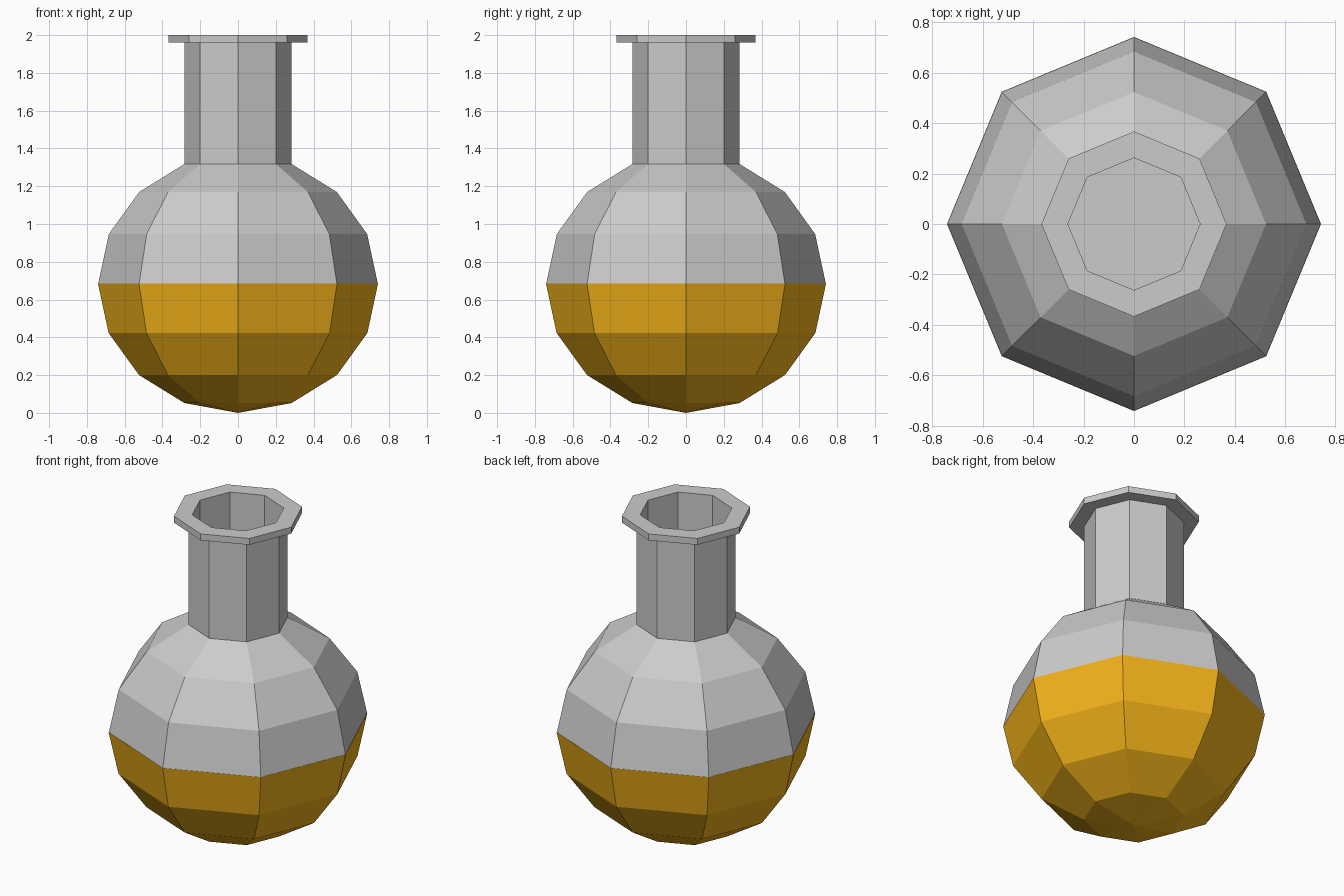
import bpy, bmesh
from math import sin, cos, pi

if "Cube" in bpy.data.objects:
    bpy.data.objects.remove(bpy.data.objects["Cube"])

SIDES = 8
RADIUS, HALF, MID = 0.74, 0.685, 0.685   # bulb radius, half height, centre z


def lathe(name, profile, grow=1.0):
    """Spin (radius, z) points about z; zero radius is a pole, open ends are capped flat."""
    bm = bmesh.new()
    rings = []
    for r, z in profile:
        if r < 1e-5:
            rings.append([bm.verts.new((0, 0, z))] * SIDES)
        else:
            rings.append([bm.verts.new((r * grow * cos(2 * pi * i / SIDES),
                                        r * grow * sin(2 * pi * i / SIDES), z))
                          for i in range(SIDES)])
    for a, b in zip(rings, rings[1:]):
        for i in range(SIDES):
            j = (i + 1) % SIDES
            quad = [a[i], a[j], b[j], b[i]]
            bm.faces.new(list(dict.fromkeys(quad)))
    if profile[-1][0] > 1e-5:
        bm.faces.new(rings[-1])
    bmesh.ops.recalc_face_normals(bm, faces=bm.faces)
    mesh = bpy.data.meshes.new(name)
    bm.to_mesh(mesh)
    bm.free()
    obj = bpy.data.objects.new(name, mesh)
    bpy.context.collection.objects.link(obj)
    return obj


# Bulb rings from the bottom pole up to the neck
bulb = [(RADIUS * sin(k * pi / 8), MID - HALF * cos(k * pi / 8)) for k in range(8)]
neck_r = bulb[-1][0]

# Flask: bulb, neck, flared rim and recessed opening
lathe("flask", bulb + [(neck_r, 1.96), (0.367, 1.96), (0.367, 2.0),
                       (0.262, 2.0), (0.262, 1.34)])

# Liquid filling the lower half of the bulb, a hair proud so it shows cleanly
liquid = lathe("liquid", bulb[:5], grow=1.002)
amber = bpy.data.materials.new("amber")
amber.diffuse_color = (0.9, 0.45, 0.01, 1)
amber.use_nodes = True
amber.node_tree.nodes["Principled BSDF"].inputs["Base Color"].default_value = amber.diffuse_color
liquid.data.materials.append(amber)
